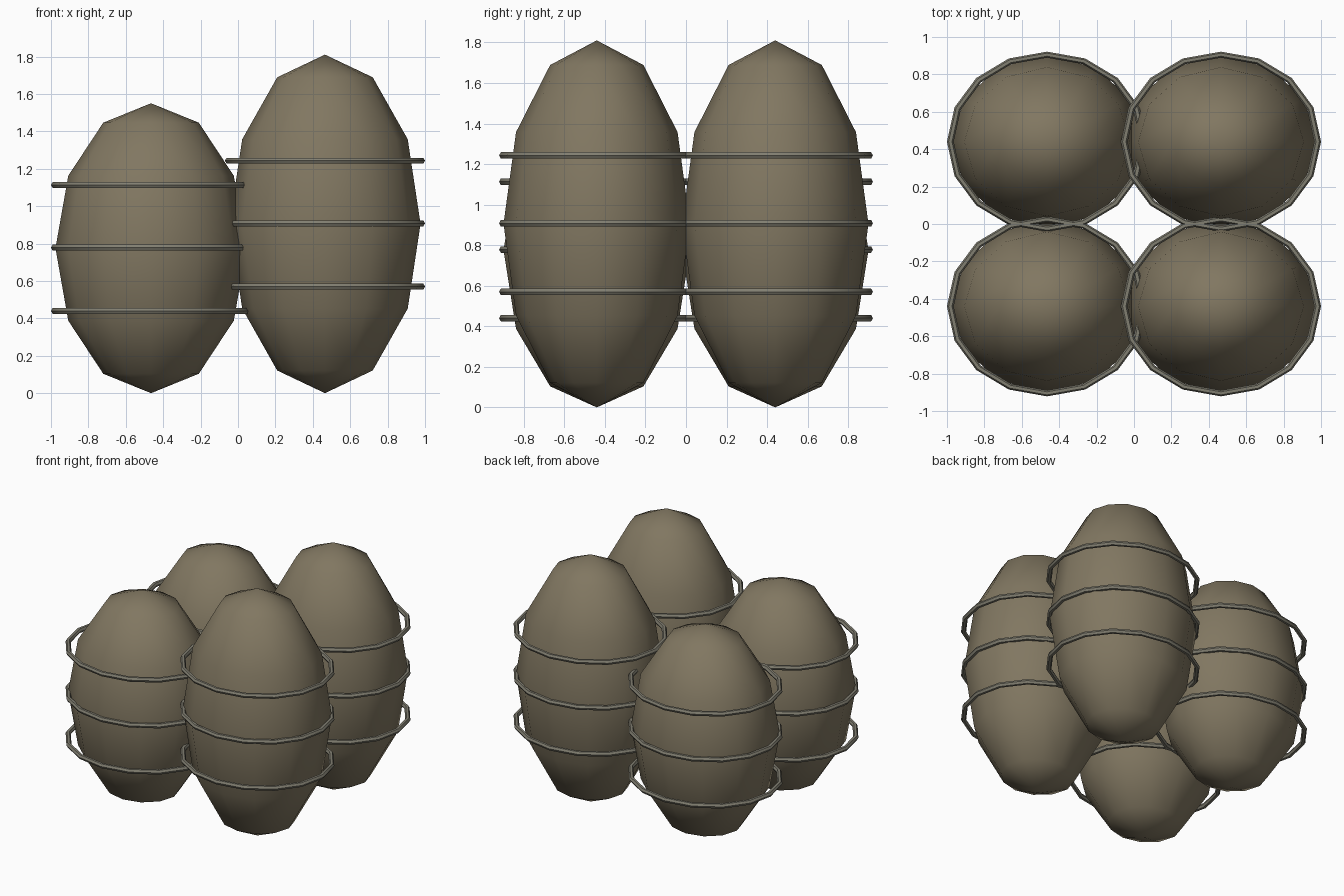
import bpy
from math import radians

if "Cube" in bpy.data.objects:
    bpy.data.objects.remove(bpy.data.objects["Cube"])

CX, CY = 0.465, 0.44       # pod spacing from the centre
RX, RY = 0.511, 0.46       # pod half widths
TUBE = 0.018               # ring thickness radius
RING = 0.517               # ring radius


def material(name, color):
    m = bpy.data.materials.new(name)
    m.diffuse_color = color
    m.use_nodes = True
    m.node_tree.nodes["Principled BSDF"].inputs["Base Color"].default_value = m.diffuse_color
    return m


pod_mat = material("pod_brown", (0.22, 0.185, 0.12, 1))
ring_mat = material("ring_grey", (0.22, 0.21, 0.165, 1))


def finish(name, scale, mat, angle):
    ob = bpy.context.object
    ob.name = name
    ob.scale = scale
    bpy.ops.object.transform_apply(location=False, rotation=False, scale=True)
    ob.data.materials.append(mat)
    bpy.ops.object.shade_smooth_by_angle(angle=radians(angle))


def ringed_pod(label, x, y, half_height):
    # Low-poly egg standing on its tip
    bpy.ops.mesh.primitive_uv_sphere_add(segments=12, ring_count=6, radius=1,
                                         location=(x, y, half_height))
    finish(label + "_pod", (RX, RY, half_height), pod_mat, 60)
    # Three bands around the middle
    for i, dz in enumerate((-0.335, 0.003, 0.338)):
        bpy.ops.mesh.primitive_torus_add(major_segments=16, minor_segments=6,
                                         major_radius=RING, minor_radius=TUBE,
                                         location=(x, y, half_height + dz))
        finish(f"{label}_ring_{i + 1}", (1, 0.9, 1), ring_mat, 30)


# Short pair on the left, tall pair on the right
for side, x, h in (("left", -CX, 0.775), ("right", CX, 0.905)):
    for row, y in (("front", -CY), ("back", CY)):
        ringed_pod(f"{row}_{side}", x, y, h)
